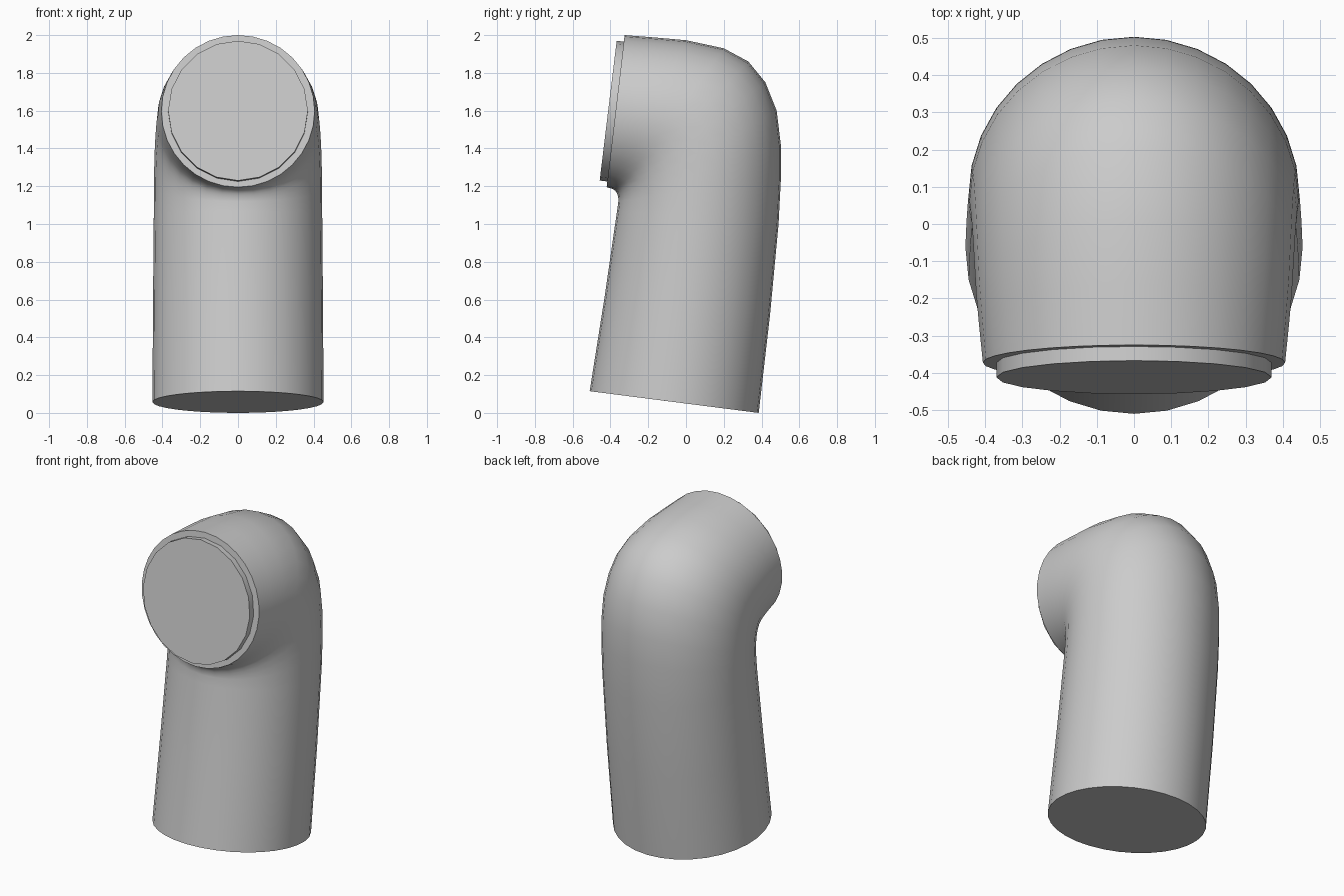
import bpy, bmesh, math
from mathutils import Vector

if "Cube" in bpy.data.objects:
    bpy.data.objects.remove(bpy.data.objects["Cube"])

grey = bpy.data.materials.new("plain grey")
grey.use_nodes = True
grey.diffuse_color = (0.6, 0.6, 0.6, 1)
grey.node_tree.nodes["Principled BSDF"].inputs["Base Color"].default_value = (0.6, 0.6, 0.6, 1)


def loft(name, sections, sides):
    """Skin elliptical rings, each given as inner (y, z), outer (y, z), half width."""
    bm = bmesh.new()
    rings = []
    for inner, outer, half in sections:
        a, b = Vector((0, *inner)), Vector((0, *outer))
        mid, arm = (a + b) / 2, (b - a) / 2
        turns = [2 * math.pi * i / sides for i in range(sides)]
        rings.append([bm.verts.new(mid + arm * math.cos(t) + Vector((half * math.sin(t), 0, 0)))
                      for t in turns])
    for r, s in zip(rings, rings[1:]):
        for i in range(sides):
            j = (i + 1) % sides
            bm.faces.new((r[i], r[j], s[j], s[i]))
    bm.faces.new(rings[0])
    bm.faces.new(rings[-1])
    bmesh.ops.recalc_face_normals(bm, faces=bm.faces)
    mesh = bpy.data.meshes.new(name)
    bm.to_mesh(mesh)
    bm.free()
    mesh.materials.append(grey)
    obj = bpy.data.objects.new(name, mesh)
    bpy.context.collection.objects.link(obj)
    bpy.ops.object.select_all(action="DESELECT")
    obj.select_set(True)
    bpy.context.view_layer.objects.active = obj
    bpy.ops.object.shade_smooth_by_angle(angle=math.radians(40))
    return obj


# Leaning pipe that turns forward through a rounded elbow
loft("elbow_pipe", [
    ((-0.51, 0.115), (0.385, 0.0), 0.453),
    ((-0.43, 0.62), (0.445, 0.52), 0.45),
    ((-0.365, 1.07), (0.49, 1.0), 0.446),
    ((-0.358, 1.12), (0.503, 1.25), 0.445),
    ((-0.358, 1.13), (0.502, 1.42), 0.444),
    ((-0.359, 1.14), (0.48, 1.6), 0.442),
    ((-0.361, 1.15), (0.42, 1.75), 0.438),
    ((-0.364, 1.16), (0.33, 1.86), 0.434),
    ((-0.368, 1.168), (0.2, 1.93), 0.43),
    ((-0.375, 1.177), (0.0, 1.973), 0.424),
    ((-0.39, 1.186), (-0.16, 1.987), 0.416),
    ((-0.42, 1.195), (-0.325, 2.0), 0.406),
], 32)

# Slightly narrower plug standing proud of the open end
loft("end_plug", [
    ((-0.40, 1.223), (-0.31, 1.963), 0.37),
    ((-0.457, 1.23), (-0.367, 1.97), 0.37),
], 20)
